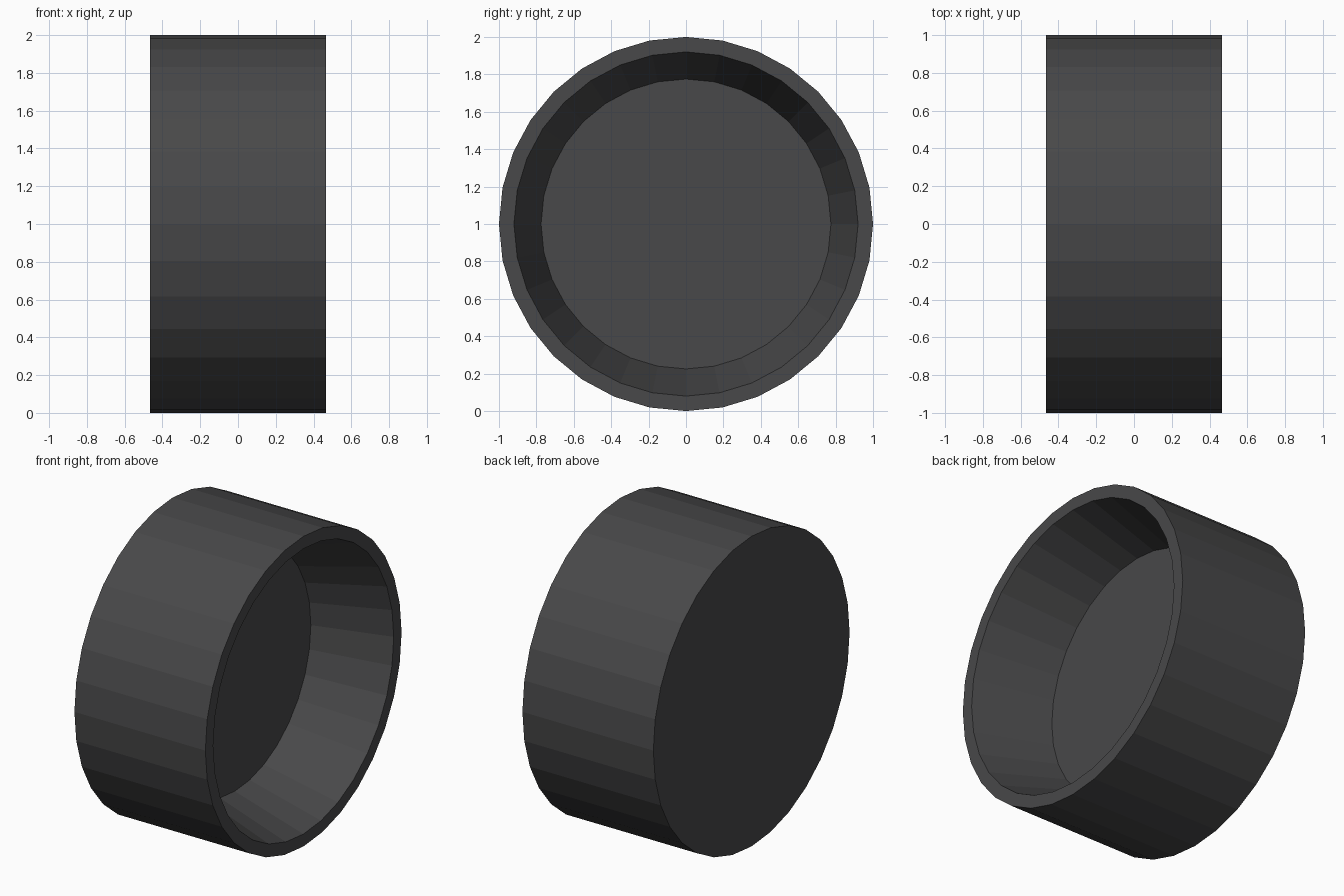
import bpy, bmesh
from math import sin, cos, pi

if "Cube" in bpy.data.objects:
    bpy.data.objects.remove(bpy.data.objects["Cube"])

SIDES = 32
HALF = 0.467
# Profile from back face to recessed floor: (x along axle, radius)
PROFILE = [(-HALF, 1.0), (HALF, 1.0), (HALF, 0.92), (-0.023, 0.775)]


def ring(bm, x, r):
    return [bm.verts.new((x, r * sin(2 * pi * i / SIDES), 1 + r * cos(2 * pi * i / SIDES)))
            for i in range(SIDES)]


# Cup-shaped wheel: outer wall, rim, tapered inner wall
bm = bmesh.new()
rings = [ring(bm, x, r) for x, r in PROFILE]
for a, b in zip(rings, rings[1:]):
    for i in range(SIDES):
        j = (i + 1) % SIDES
        bm.faces.new((a[i], a[j], b[j], b[i]))

# Solid back disc and recessed floor
bm.faces.new(rings[0])
bm.faces.new(rings[-1])
bmesh.ops.recalc_face_normals(bm, faces=bm.faces)

mesh = bpy.data.meshes.new("wheel")
bm.to_mesh(mesh)
bm.free()
wheel = bpy.data.objects.new("wheel", mesh)
bpy.context.collection.objects.link(wheel)

# Dark rubber colour
rubber = bpy.data.materials.new("dark_rubber")
rubber.diffuse_color = (0.065, 0.065, 0.067, 1)
rubber.use_nodes = True
rubber.node_tree.nodes["Principled BSDF"].inputs["Base Color"].default_value = rubber.diffuse_color
mesh.materials.append(rubber)
